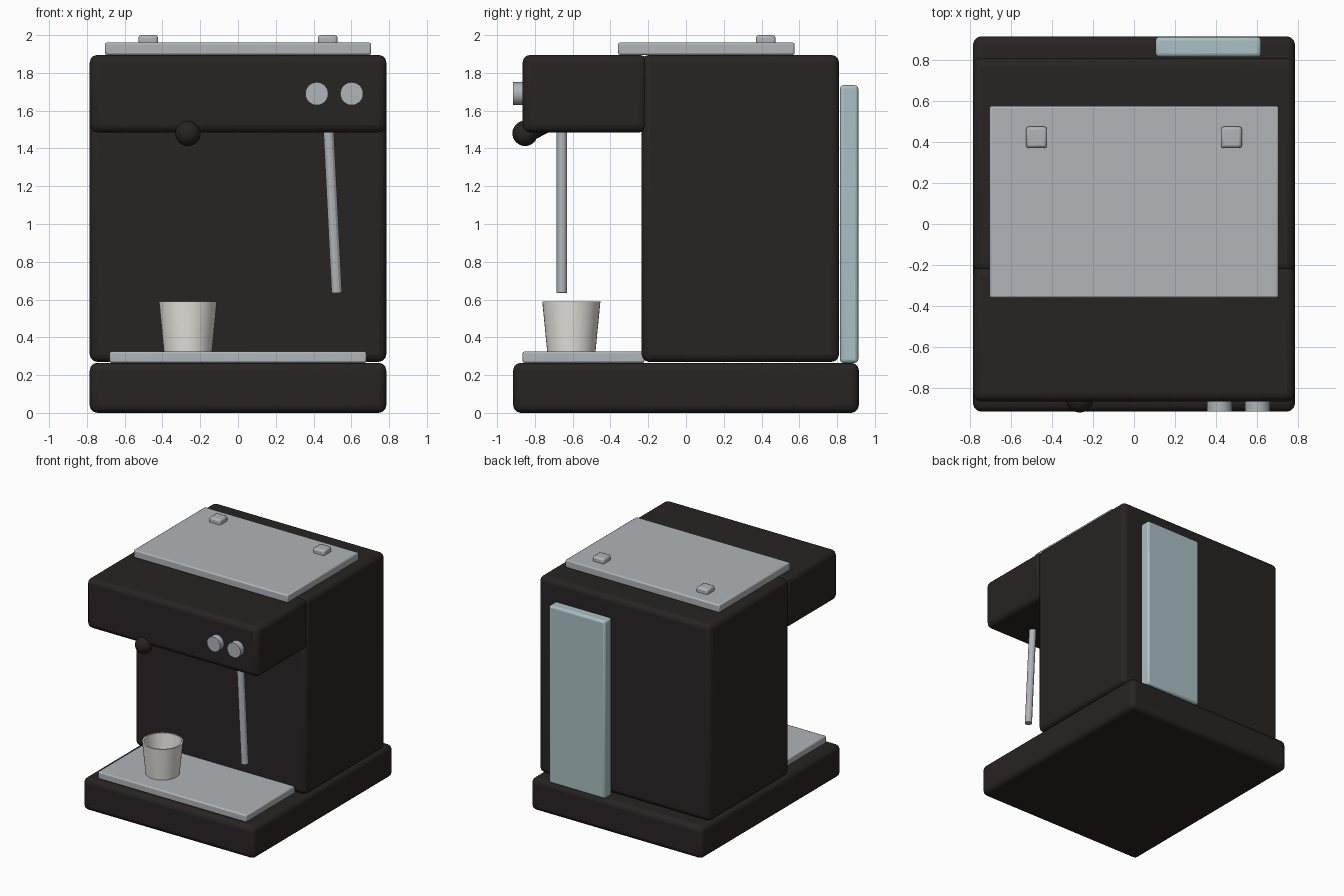
import bpy
import math
from mathutils import Vector

if "Cube" in bpy.data.objects:
    bpy.data.objects.remove(bpy.data.objects["Cube"])


def material(name, rgb):
    m = bpy.data.materials.new(name)
    m.diffuse_color = (*rgb, 1.0)
    m.use_nodes = True
    m.node_tree.nodes["Principled BSDF"].inputs["Base Color"].default_value = m.diffuse_color
    return m


BLACK = material("black_plastic", (0.02, 0.018, 0.017))
STEEL = material("steel", (0.44, 0.46, 0.48))
GLASS = material("tank_tint", (0.40, 0.53, 0.55))
CREAM = material("ceramic", (0.80, 0.78, 0.73))


def finish(obj, name, mat, angle=30):
    obj.name = name
    obj.data.materials.append(mat)
    bpy.ops.object.shade_smooth_by_angle(angle=math.radians(angle))
    return obj


def box(name, x, y, z, bevel, mat, segments=3):
    """Rounded box from (min, max) pairs on each axis."""
    bpy.ops.mesh.primitive_cube_add(size=1)
    obj = bpy.context.object
    obj.location = [(a + b) / 2 for a, b in (x, y, z)]
    obj.scale = [b - a for a, b in (x, y, z)]
    bpy.ops.object.transform_apply(location=False, rotation=False, scale=True)
    mod = obj.modifiers.new("rounded_edges", 'BEVEL')
    mod.width = bevel
    mod.segments = segments
    return finish(obj, name, mat)


def rod(name, start, end, radius, mat, sides=24, angle=30):
    """Cylinder between two points."""
    a, b = Vector(start), Vector(end)
    bpy.ops.mesh.primitive_cylinder_add(vertices=sides, radius=radius,
                                        depth=(b - a).length, location=(a + b) / 2)
    obj = bpy.context.object
    obj.rotation_euler = (b - a).to_track_quat('Z', 'Y').to_euler()
    return finish(obj, name, mat, angle)


def lathe(name, profile, centre, mat, sides=40):
    """Revolve (radius, z) points; the first and last are closed with caps."""
    verts = [(r * math.cos(2 * math.pi * i / sides), r * math.sin(2 * math.pi * i / sides), z)
             for r, z in profile for i in range(sides)]
    faces = [(k * sides + i, k * sides + (i + 1) % sides,
              (k + 1) * sides + (i + 1) % sides, (k + 1) * sides + i)
             for k in range(len(profile) - 1) for i in range(sides)]
    faces.append(tuple(reversed(range(sides))))
    faces.append(tuple(range((len(profile) - 1) * sides, len(profile) * sides)))
    mesh = bpy.data.meshes.new(name)
    mesh.from_pydata(verts, [], faces)
    obj = bpy.data.objects.new(name, mesh)
    obj.location = centre
    bpy.context.collection.objects.link(obj)
    bpy.ops.object.select_all(action='DESELECT')
    obj.select_set(True)
    bpy.context.view_layer.objects.active = obj
    return finish(obj, name, mat)


# Housing: base, rear body and overhanging head
W = (-0.785, 0.785)
box("base", W, (-0.915, 0.915), (0, 0.265), 0.04, BLACK)
box("body", W, (-0.235, 0.81), (0.27, 1.895), 0.04, BLACK)
box("head", W, (-0.865, -0.205), (1.485, 1.895), 0.04, BLACK)

# Drip tray, cup-warming plate and water tank
box("drip_tray", (-0.68, 0.68), (-0.865, -0.22), (0.265, 0.325), 0.01, STEEL, 2)
box("warming_plate", (-0.705, 0.705), (-0.36, 0.575), (1.895, 1.96), 0.01, STEEL, 2)
box("water_tank", (0.105, 0.62), (0.815, 0.912), (0.265, 1.735), 0.018, GLASS)

# Small lugs on the warming plate
for side, sx in (("left", -0.475), ("right", 0.475)):
    box("plate_lug_" + side, (sx - 0.052, sx + 0.052), (0.37, 0.475),
        (1.94, 2.0), 0.015, STEEL, 2)

# Control knobs on the head front
for side, kx in (("left", 0.417), ("right", 0.602)):
    rod("knob_" + side, (kx, -0.85, 1.69), (kx, -0.915, 1.69), 0.061, STEEL)

# Brew handle: tilted grip with a ball end
rod("brew_handle", (-0.265, -0.852, 1.48), (-0.265, -0.60, 1.61), 0.053, BLACK)
bpy.ops.mesh.primitive_uv_sphere_add(segments=32, ring_count=16, radius=0.067,
                                     location=(-0.265, -0.852, 1.48))
finish(bpy.context.object, "brew_handle_ball", BLACK)

# Steam wand
rod("steam_wand", (0.478, -0.657, 1.53), (0.523, -0.657, 0.635), 0.028, STEEL, 12, 20)

# Cup: hollow tapered shell
lathe("cup", [(0.128, 0), (0.154, 0.265), (0.142, 0.265), (0.117, 0.02)],
      (-0.265, -0.607, 0.326), CREAM)
